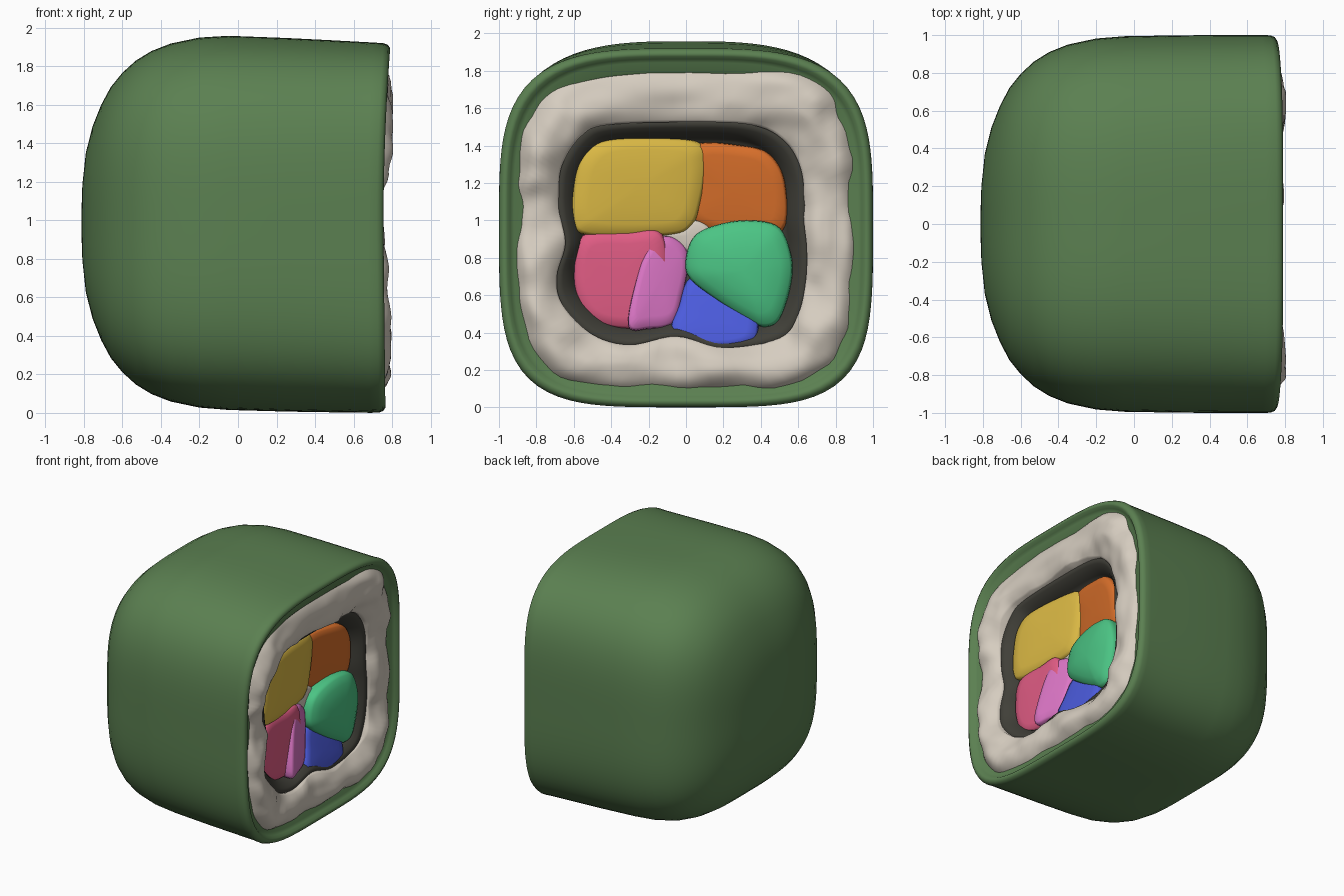
import bpy, bmesh, math
from mathutils import Vector, noise

if "Cube" in bpy.data.objects:
    bpy.data.objects.remove(bpy.data.objects["Cube"])

def material(name, rgb):
    m = bpy.data.materials.new(name)
    lin = [((c / 255 + 0.055) / 1.055) ** 2.4 for c in rgb]
    m.diffuse_color = (*lin, 1)
    m.use_nodes = True
    m.node_tree.nodes["Principled BSDF"].inputs["Base Color"].default_value = m.diffuse_color
    return m

SEAWEED = material("seaweed green", (91, 128, 81))
RICE = material("rice cream", (214, 205, 192))
DARK = material("dark seaweed", (64, 63, 56))
YELLOW = material("egg yellow", (218, 184, 68))
ORANGE = material("carrot orange", (214, 110, 42))
PINK = material("radish pink", (224, 92, 132))
VIOLET = material("violet pink", (220, 118, 198))
BLUE = material("deep blue", (76, 92, 222))
GREEN = material("cucumber green", (75, 196, 132))

def loft(name, rings, mat, cap_start=False, cap_end=False):
    """Skin rings of equal length; rings run anticlockwise seen from +x."""
    bm = bmesh.new()
    rows = [[bm.verts.new(p) for p in r] for r in rings]
    n = len(rows[0])
    for a, b in zip(rows, rows[1:]):
        for j in range(n):
            k = (j + 1) % n
            bm.faces.new((a[j], a[k], b[k], b[j]))
    for row, use, flip in ((rows[0], cap_start, True), (rows[-1], cap_end, False)):
        if use:
            c = bm.verts.new(sum((v.co for v in row), Vector()) / n)
            for j in range(n):
                k = (j + 1) % n
                bm.faces.new((row[k], row[j], c) if flip else (row[j], row[k], c))
    me = bpy.data.meshes.new(name)
    bm.to_mesh(me)
    bm.free()
    me.materials.append(mat)
    for p in me.polygons:
        p.use_smooth = True
    ob = bpy.data.objects.new(name, me)
    bpy.context.collection.objects.link(ob)
    return ob

def smooth_outline(pts, sub=6):
    """Closed smooth curve through (y, z) points, made anticlockwise."""
    n = len(pts)
    if sum(pts[i - 1][0] * pts[i][1] - pts[i][0] * pts[i - 1][1] for i in range(n)) < 0:
        pts = pts[::-1]
    out = []
    for i in range(n):
        a, b, c, d = (Vector(pts[(i + k) % n]) for k in (-1, 0, 1, 2))
        for s in range(sub):
            t = s / sub
            out.append(0.5 * (2 * b + (c - a) * t + (2 * a - 5 * b + 4 * c - d) * t * t
                              + (3 * b - a - 3 * c + d) * t ** 3))
    return out

def squircle(ang, n):
    c, s = math.cos(ang), math.sin(ang)
    r = (abs(c) ** n + abs(s) ** n) ** (-1 / n)
    return c * r, s * r

# Outer seaweed wrap: rounded back, straight body, rolled lip, inner ledge
profile = [  # x, scale, squareness, lip waviness
    (-0.812, 0.08, 2.6, 0), (-0.808, 0.20, 2.8, 0), (-0.79, 0.37, 3.0, 0), (-0.755, 0.51, 3.2, 0),
    (-0.71, 0.625, 3.3, 0), (-0.66, 0.72, 3.4, 0), (-0.60, 0.795, 3.4, 0), (-0.53, 0.86, 3.4, 0),
    (-0.45, 0.91, 3.4, 0), (-0.35, 0.95, 3.4, 0), (-0.20, 0.982, 3.4, 0), (-0.05, 0.994, 3.4, 0),
    (0.25, 0.999, 3.5, 0), (0.50, 1.0, 3.6, 0.2), (0.70, 1.0, 3.7, 0.7), (0.755, 0.999, 3.8, 1),
    (0.778, 0.99, 3.8, 1), (0.79, 0.972, 3.8, 1), (0.787, 0.955, 3.8, 1), (0.765, 0.94, 3.8, 1),
    (0.752, 0.92, 3.8, 1), (0.745, 0.87, 3.8, 1), (0.70, 0.82, 3.8, 0.5), (0.40, 0.80, 3.8, 0)]
SEG = 120

def lip_dip(v):
    return -0.035 + 0.035 * max(v, 0) ** 2 + 0.010 * max(-v, 0)

rings = []
for x, s, n, w in profile:
    t = min(max((x + 0.1) / 0.85, 0), 1)
    zc, hz = 0.988 - 0.028 * t, 0.978 - 0.018 * t
    ring = []
    for i in range(SEG):
        ang = 2 * math.pi * i / SEG
        # the underside is slightly squarer than the top
        u, v = squircle(ang, n - 0.3 * math.sin(ang))
        ring.append((x + w * lip_dip(v), u * s, zc + v * s * hz))
    rings.append(ring)
loft("seaweed_wrap", rings, SEAWEED, cap_start=True)

# Lobed outline of the pouch that holds the fillings
pouch = smooth_outline([
    (-.68, 1.15), (-.66, 1.3), (-.56, 1.45), (-.42, 1.51), (0, 1.525), (.35, 1.51), (.53, 1.42),
    (.62, 1.25), (.63, 1.0), (.645, .85), (.64, .68), (.60, .5), (.5, .37), (.2, .32), (-.05, .38),
    (-.3, .335), (-.5, .39), (-.66, .55), (-.69, .7), (-.645, .87), (-.67, 1.02)])
MID = Vector((-.02, .93))

# Bumpy rice ring between wrap and pouch
rings = []
STEPS = 24
for k in range(STEPS + 1):
    t = k / STEPS                      # 0 outside, 1 at the pouch
    ring = []
    for p in pouch:
        ang = math.atan2(p.y - MID.y, p.x - MID.x)
        u, v = squircle(ang, 4.3)
        o = Vector((u * 0.915, 0.96 + v * 0.88))
        q = o.lerp(p, t)
        base = 0.775 - 0.085 * (1 - t) ** 6 - 0.045 * t ** 4
        nz = 0.05 * noise.noise(Vector((q.x * 3.2, q.y * 3.2, 4.0)))
        nz += 0.022 * noise.noise(Vector((q.x * 8, q.y * 8, 1.0)))
        corner = 0.03 * math.sin(2 * ang) ** 2 * math.sin(math.pi * t)
        ring.append((min(base + nz + corner + 0.6 * lip_dip(v), 0.805), q.x, q.y))
    rings.append(ring)
rings.insert(0, [(0.5, y, z) for x, y, z in rings[0]])
rings.append([(0.56, y, z) for x, y, z in rings[-1]])
loft("rice", rings, RICE)

# Dark pouch: gently sloping margin, then wall and floor
rings = []
for x, s in ((0.69, 1.01), (0.70, 0.99), (0.685, 0.95), (0.655, 0.90), (0.61, 0.86), (0.56, 0.83)):
    rings.append([(x, *(MID + (p - MID) * s)) for p in pouch])
loft("inner_pouch", rings, DARK, cap_end=True)

# Fillings: soft-edged sticks with a slightly domed, optionally tilted cut end
def filling(name, pts, x, dome, mat, tilt=(0, 0)):
    line = smooth_outline(pts)
    c = sum(line, Vector((0, 0))) / len(line)
    steps = [(0.40, 1), (x - .04, 1), (x - .015, .985), (x, .94),
             (x + dome * .5, .75), (x + dome * .85, .45), (x + dome, .15)]
    rings = [[(px + (p - c).dot(Vector(tilt)) * s, *(c + (p - c) * s)) for p in line]
             for px, s in steps]
    loft(name, rings, mat, True, True)

filling("yellow_filling", [(-.61, 1.0), (-.60, 1.2), (-.55, 1.35), (-.42, 1.43), (-.1, 1.44), (.08, 1.41),
        (.11, 1.3), (.08, 1.1), (.03, .97), (-.1, .92), (-.52, .92)], .625, .02, YELLOW, (-.09, 0.02))
filling("orange_filling", [(.04, 1.4), (.3, 1.4), (.45, 1.35), (.53, 1.2), (.52, .95), (.3, .92),
        (.12, .95), (.02, 1.02), (.03, 1.2)], .60, .01, ORANGE, (.14, .08))
filling("pink_filling", [(-.55, .92), (-.60, .72), (-.57, .55), (-.48, .45), (-.3, .42), (-.15, .45),
        (-.1, .7), (-.13, .93), (-.3, .94)], .635, .01, PINK)
filling("violet_filling", [(-.19, .87), (-.25, .74), (-.31, .44), (-.2, .42), (-.07, .45), (-.02, .6),
        (.01, .75), (0, .85), (-.07, .91), (-.14, .91)], .635, .01, VIOLET, (-.25, -.08))
filling("blue_filling", [(.02, .69), (-.04, .54), (-.08, .43), (-.05, .37), (.05, .335), (.2, .32),
        (.36, .355), (.39, .45), (.40, .6), (.2, .7)], .655, .01, BLUE, (0, -.25))
filling("green_filling", [(0, .8), (.05, .92), (.18, .98), (.35, 1.0), (.5, .96), (.565, .8), (.56, .65),
        (.5, .47), (.42, .43), (.33, .47), (.17, .57), (.02, .69)], .665, .05, GREEN, (.06, 0))
filling("centre_rice", [(-.14, .92), (-.02, .96), (.05, 1.0), (.13, .95), (.06, .84), (-.02, .84)],
        .575, .01, RICE)
